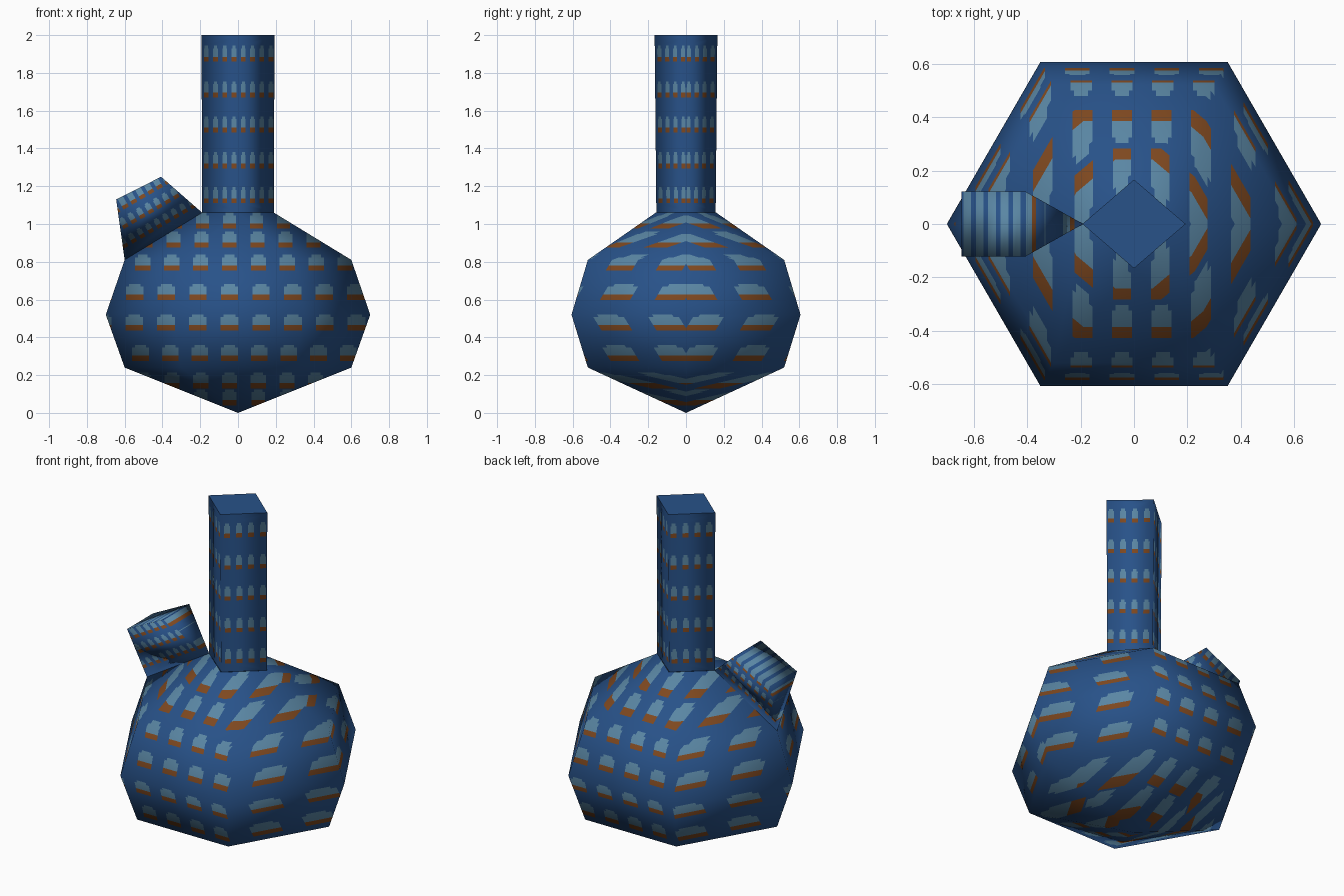
import bpy
import bmesh
from math import cos, sin, pi, radians
from mathutils import Vector

cube = bpy.data.objects.get("Cube")
if cube:
    bpy.data.objects.remove(cube)


def material(name, rgb):
    m = bpy.data.materials.new(name)
    m.use_nodes = True
    m.diffuse_color = (*rgb, 1)
    m.node_tree.nodes["Principled BSDF"].inputs["Base Color"].default_value = (*rgb, 1)
    return m


MATS = [material("deep_blue", (0.021, 0.084, 0.25)),
        material("pale_blue", (0.102, 0.24, 0.37)),
        material("burnt_orange", (0.21, 0.065, 0.014))]


def ring(n, rx, ry, z):
    return [(rx * cos(2 * pi * i / n), ry * sin(2 * pi * i / n), z) for i in range(n)]


def cut(bm, faces, axis, value):
    geom = {g for f in faces for g in (f, *f.edges, *f.verts)}
    bmesh.ops.bisect_plane(bm, geom=list(geom), dist=1e-6,
                           plane_co=axis * value, plane_no=axis)


def build(name, points, rows, tilt=0.0, open_ends=True):
    """Convex faceted part with rows of rounded windows, each with an orange sill."""
    along = Vector((cos(tilt), 0, sin(tilt)))
    up = Vector((-sin(tilt), 0, cos(tilt)))
    bm = bmesh.new()
    for p in points:
        bm.verts.new(p)
    bmesh.ops.convex_hull(bm, input=bm.verts[:])
    bmesh.ops.recalc_face_normals(bm, faces=bm.faces[:])
    if open_ends:
        ends = [f for f in bm.faces if abs(f.normal.z) > 0.99]
        bmesh.ops.delete(bm, geom=ends, context='FACES')
    bm.normal_update()

    # Keep the smooth normals of the plain facets through the cuts
    layer = bm.verts.layers.float_vector.new("smooth")
    for v in bm.verts:
        v[layer] = v.normal

    for top, sill, bottom, start, pitch, half in rows:
        shoulder = top - 0.25 * (top - sill)
        for value in (top, shoulder, sill, bottom):
            cut(bm, bm.faces, up, value)
        for k in range(-8, 9):
            centre = start + k * pitch
            for offset in (-half, -0.65 * half, 0.65 * half, half):
                band = [f for f in bm.faces
                        if bottom < f.calc_center_median().dot(up) < top]
                cut(bm, band, along, centre + offset)
        for f in bm.faces:
            c = f.calc_center_median()
            h, a = c.dot(up), c.dot(along) - start
            if bottom < h < top:
                d = abs(a - pitch * round(a / pitch))
                if d < (0.65 * half if h > shoulder else half):
                    f.material_index = 1 if h > sill else 2

    bm.verts.index_update()
    normals = [v[layer].normalized() for v in bm.verts]
    bm.verts.layers.float_vector.remove(layer)
    for f in bm.faces:
        f.smooth = True
    me = bpy.data.meshes.new(name)
    bm.to_mesh(me)
    bm.free()
    for m in MATS:
        me.materials.append(m)
    me.normals_split_custom_set_from_vertices(normals)
    ob = bpy.data.objects.new(name, me)
    bpy.context.collection.objects.link(ob)
    return ob


# Six-sided bowl coming to a point at the bottom
bowl = [(0, 0, 0)] + ring(4, 0.19, 0.16, 1.06)
for r, z in ((0.6, 0.24), (0.7, 0.52), (0.6, 0.81)):
    bowl += ring(6, r, r, z)
bowl_rows = [(z + 0.035, z - 0.022, z - 0.05, -0.045, pitch, half) for z, pitch, half in (
    (0.09, 0.152, 0.036), (0.18, 0.152, 0.04), (0.325, 0.157, 0.044), (0.487, 0.168, 0.047),
    (0.648, 0.167, 0.046), (0.803, 0.153, 0.04), (0.925, 0.148, 0.037), (1.025, 0.143, 0.034))]
build("bowl", bowl, bowl_rows)

# Square neck set corner to the front
neck_rows = [(z + 0.035, z - 0.025, z - 0.05, 0.028, 0.049, 0.0125)
             for z in (1.16, 1.345, 1.535, 1.72, 1.91)]
build("neck", ring(4, 0.19, 0.157, 1.06) + ring(4, 0.193, 0.166, 2), neck_rows)

# Flat cap on the neck
cap = bpy.data.meshes.new("neck_cap")
cap.from_pydata(ring(4, 0.193, 0.166, 2), [], [(0, 1, 2, 3)])
cap.materials.append(MATS[0])
bpy.context.collection.objects.link(bpy.data.objects.new("neck_cap", cap))

# Wedge-shaped side spout rising from the shoulder
spout = [(-0.6, 0, 0.81), (-0.19, 0, 1.06)]
for y in (-0.122, 0.122):
    spout += [(-0.645, y, 1.13), (-0.407, y, 1.25)]
spout_rows = [(1.11, 1.075, 1.055, 0.03, 0.052, 0.014),
              (1.205, 1.165, 1.145, 0.03, 0.052, 0.015),
              (1.32, 1.255, 1.235, 0.03, 0.052, 0.016)]
build("side_spout", spout, spout_rows, tilt=radians(30), open_ends=False)
